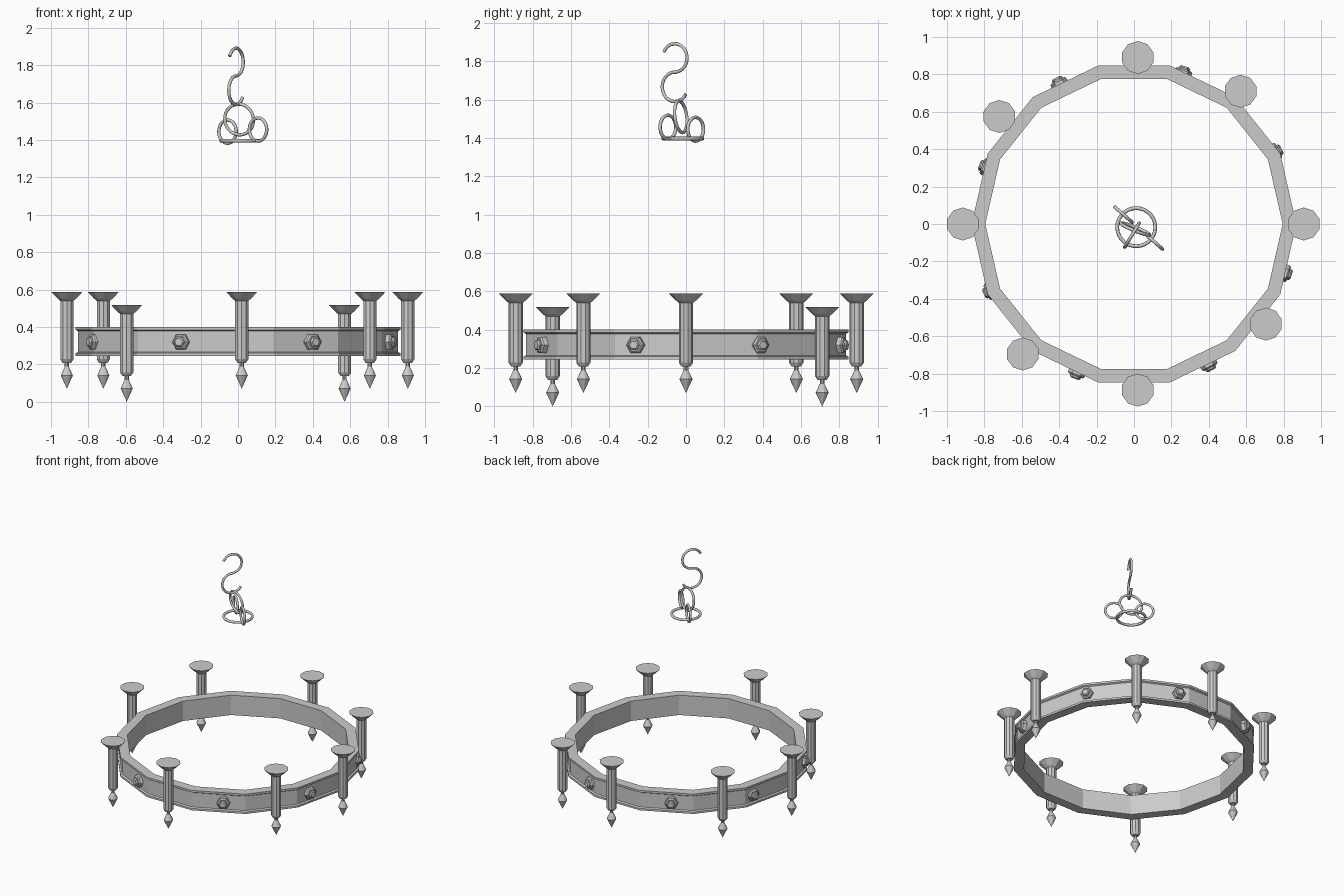
import bpy, bmesh
from math import pi, sin, cos, radians, atan2
from mathutils import Matrix, Vector

if "Cube" in bpy.data.objects:
    bpy.data.objects.remove(bpy.data.objects["Cube"])


def lathe(name, profile, sides, phase=0.0, closed=False):
    """Spin an (r, z) profile around z; open profiles get end caps or poles."""
    bm = bmesh.new()
    rows = []
    for r, z in profile:
        if r == 0:
            rows.append([bm.verts.new((0, 0, z))] * sides)
        else:
            rows.append([bm.verts.new((r * cos(phase + 2 * pi * i / sides),
                                       r * sin(phase + 2 * pi * i / sides), z))
                         for i in range(sides)])
    pairs = list(zip(rows, rows[1:]))
    if closed:
        pairs.append((rows[-1], rows[0]))
    for a, b in pairs:
        for i in range(sides):
            j = (i + 1) % sides
            bm.faces.new(list(dict.fromkeys((a[i], a[j], b[j], b[i]))))
    if not closed:
        for row in (rows[0], rows[-1]):
            if row[0] is not row[1]:
                bm.faces.new(row)
    bmesh.ops.recalc_face_normals(bm, faces=bm.faces)
    mesh = bpy.data.meshes.new(name)
    bm.to_mesh(mesh)
    bm.free()
    obj = bpy.data.objects.new(name, mesh)
    bpy.context.collection.objects.link(obj)
    return obj


def copies(obj, matrices):
    """Place the object at the first matrix and linked copies at the rest."""
    for i, m in enumerate(matrices):
        o = obj if i == 0 else obj.copy()
        if i:
            bpy.context.collection.objects.link(o)
        o.matrix_world = m


def link_ring(name, centre, outer, normal, wire=0.009):
    bpy.ops.mesh.primitive_torus_add(major_radius=outer - wire, minor_radius=wire,
                                     major_segments=28, minor_segments=8)
    o = bpy.context.object
    o.name = name
    rot = Vector(normal).normalized().to_track_quat('Z', 'Y').to_matrix().to_4x4()
    o.matrix_world = Matrix.Translation(centre) @ rot
    bpy.ops.object.shade_smooth_by_angle(angle=radians(50))


# Fourteen-sided hoop with raised rims
lathe("hoop", [(0.795, 0.245), (0.868, 0.245), (0.868, 0.260), (0.856, 0.266),
               (0.856, 0.378), (0.868, 0.385), (0.868, 0.400), (0.795, 0.400)],
      14, closed=True)

# Candle holders with a flared cup and a spiked finial; two hang lower
holder = lathe("candle_holder",
               [(0, 0.07), (0.034, 0.142), (0.012, 0.188), (0.012, 0.207),
                (0.024, 0.209), (0.037, 0.228), (0.037, 0.540), (0.052, 0.552),
                (0.088, 0.588)], 10, phase=pi / 2)
spots = [(0.02, 0.89, 0), (0.57, 0.71, -0.07), (0.908, 0, 0), (0.705, -0.535, 0),
         (0.02, -0.888, 0), (-0.595, -0.695, -0.07), (-0.915, 0, 0), (-0.72, 0.575, 0)]
copies(holder, [Matrix.Translation(s) for s in spots])

# Hexagonal bolts on the band
bolt = lathe("bolt", [(0.047, 0.825), (0.047, 0.862), (0.038, 0.870), (0.030, 0.870),
                      (0.030, 0.878), (0.022, 0.886)], 6, phase=pi / 6)
copies(bolt, [Matrix.Translation((0, 0, 0.32)) @ Matrix.Rotation(radians(a), 4, 'Z')
              @ Matrix.Rotation(pi / 2, 4, 'Y')
              for a in (27, 72, 118, 159, 205, 249, 298, 342)])

# Linked chain rings below the hook
link_ring("flat_ring", (0.012, -0.017, 1.396), 0.112, (0, 0, 1), 0.010)
link_ring("left_link", (-0.056, 0.050, 1.445), 0.071, (0.66, 0.75, 0))
link_ring("right_link", (0.107, -0.094, 1.456), 0.071, (0.66, 0.75, 0))
link_ring("main_link", (0.006, -0.027, 1.510), 0.092, (0.37, 0.91, 0.12))

# S-shaped hook swept along two arcs
arc_top = [(0.074 * cos(radians(a)), 1.817 + 0.074 * sin(radians(a)))
           for a in range(155, -91, -15)]
arc_low = [(0.077 * cos(radians(a)), 1.666 + 0.077 * sin(radians(a)))
           for a in range(105, 336, 15)]
points = arc_top + arc_low
curve = bpy.data.curves.new("hook", 'CURVE')
curve.dimensions = '3D'
curve.bevel_depth = 0.009
curve.bevel_resolution = 2
curve.use_fill_caps = True
spline = curve.splines.new('POLY')
spline.points.add(len(points) - 1)
for p, (u, z) in zip(spline.points, points):
    p.co = (-0.010 + 0.514 * u, -0.058 + 0.857 * u, z, 1)
hook = bpy.data.objects.new("hook", curve)
bpy.context.collection.objects.link(hook)
bpy.ops.object.select_all(action='DESELECT')
hook.select_set(True)
bpy.context.view_layer.objects.active = hook
bpy.ops.object.convert(target='MESH')
bpy.ops.object.shade_smooth_by_angle(angle=radians(50))
